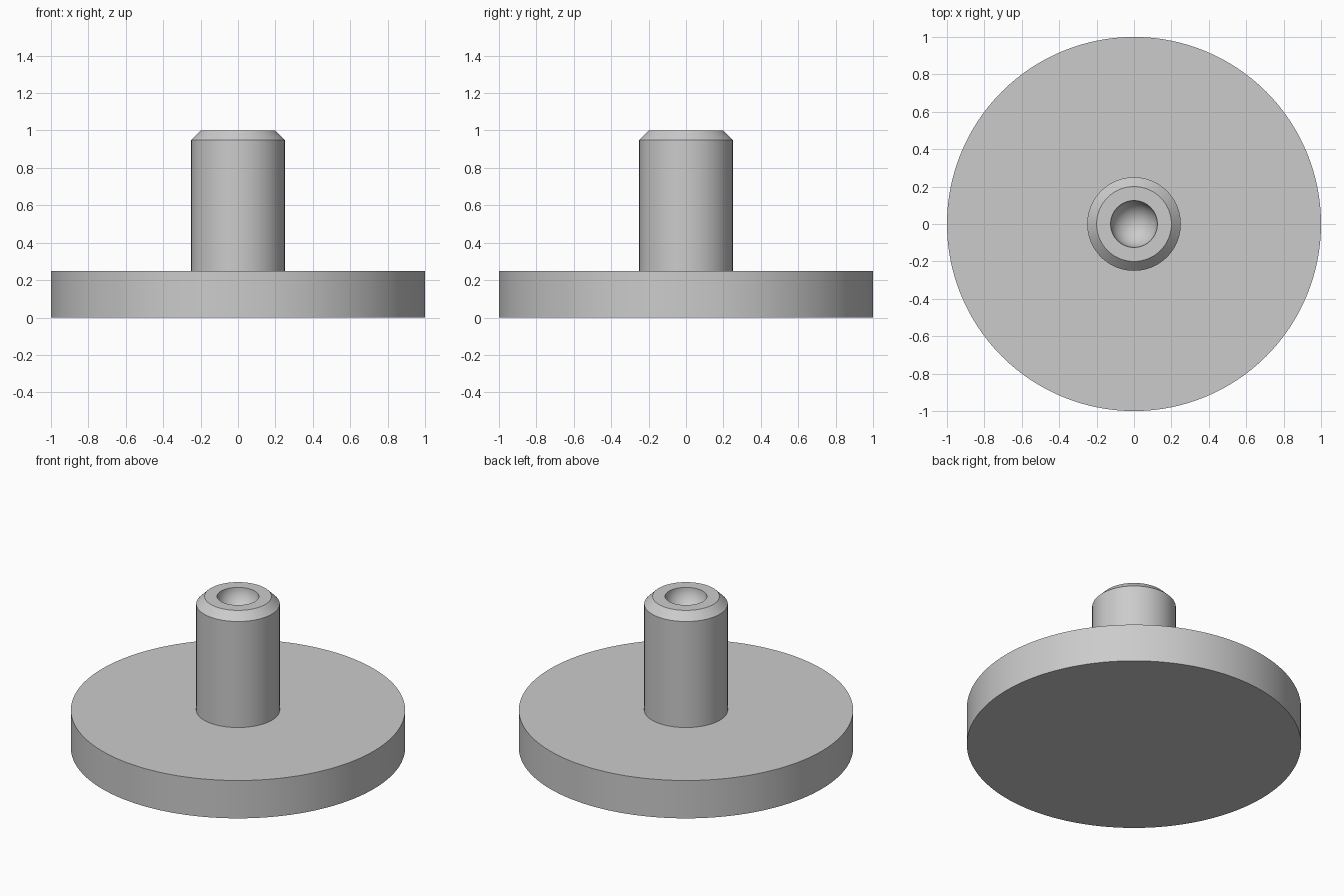
import bpy, bmesh, math

SEGMENTS = 128

cube = bpy.data.objects.get("Cube")
if cube:
    bpy.data.objects.remove(cube, do_unlink=True)

grey = bpy.data.materials.new("plain grey")
grey.use_nodes = True
colour = (0.6, 0.6, 0.6, 1)
grey.diffuse_color = colour
grey.node_tree.nodes["Principled BSDF"].inputs["Base Color"].default_value = colour


def lathe(name, profile):
    """Turn a list of (radius, height) points about the z axis."""
    bm = bmesh.new()
    verts = [bm.verts.new((r, 0, z)) for r, z in profile]
    edges = [bm.edges.new(pair) for pair in zip(verts, verts[1:])]
    bmesh.ops.spin(bm, geom=verts + edges, cent=(0, 0, 0), axis=(0, 0, 1),
                   angle=math.tau, steps=SEGMENTS, use_merge=True)
    bmesh.ops.remove_doubles(bm, verts=bm.verts, dist=1e-5)
    bmesh.ops.recalc_face_normals(bm, faces=bm.faces)
    mesh = bpy.data.meshes.new(name)
    bm.to_mesh(mesh)
    bm.free()
    mesh.materials.append(grey)
    obj = bpy.data.objects.new(name, mesh)
    bpy.context.collection.objects.link(obj)
    bpy.ops.object.select_all(action="DESELECT")
    obj.select_set(True)
    bpy.context.view_layer.objects.active = obj
    bpy.ops.object.shade_smooth_by_angle(angle=math.radians(30))


# Round foot, chamfered stem and hemispherical socket in one turned body
bowl_radius, bowl_steps = 0.125, 16
bowl = []
for i in range(bowl_steps + 1):
    a = math.pi / 2 * i / bowl_steps
    bowl.append((bowl_radius * math.cos(a), 1 - bowl_radius * math.sin(a)))
bowl[-1] = (0, 1 - bowl_radius)

lathe("foot_and_stem", [(0, 0), (1, 0), (1, 0.25), (0.25, 0.25),
                        (0.25, 0.95), (0.2, 1)] + bowl)
